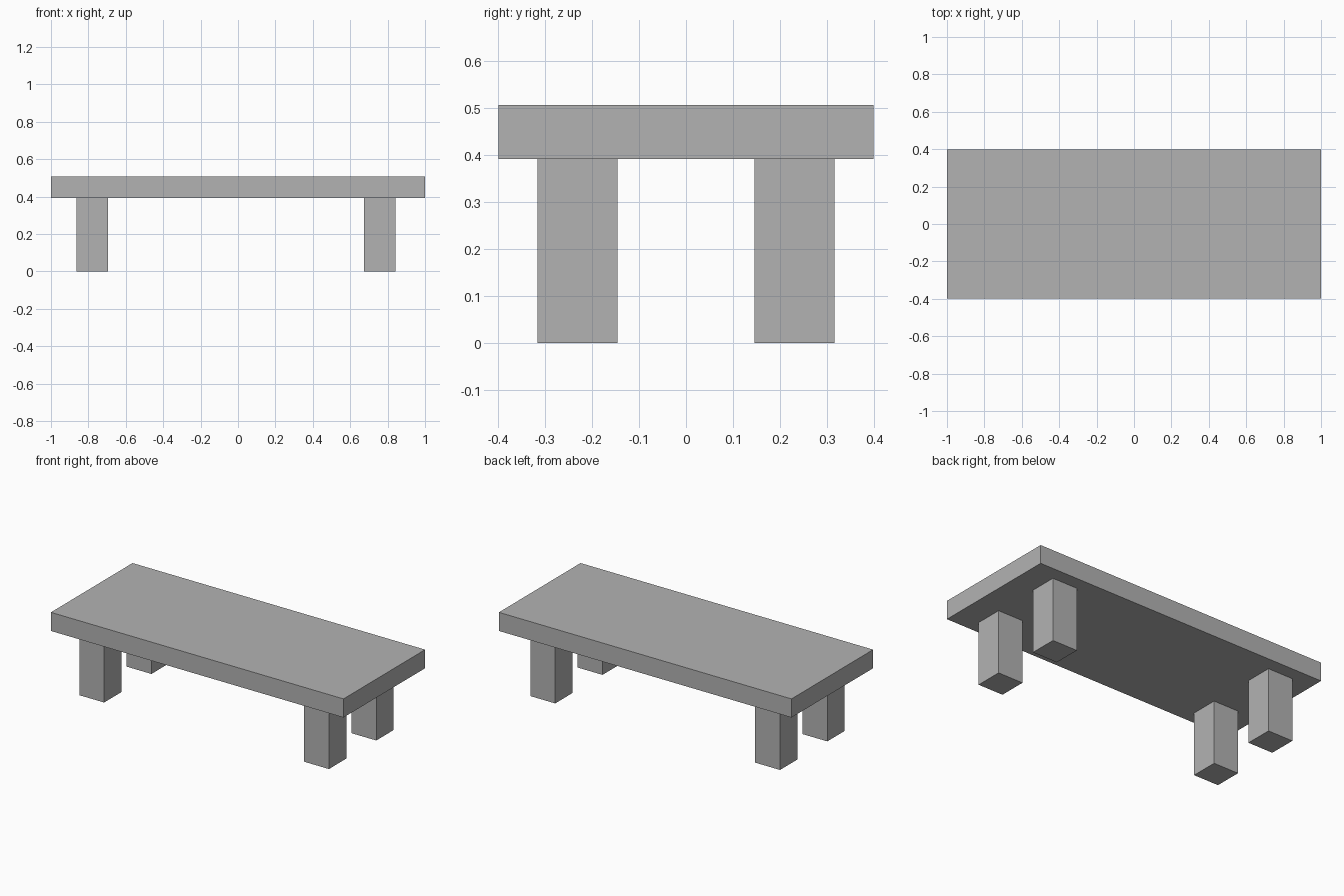
import bpy

cube = bpy.data.objects.get("Cube")
if cube:
    bpy.data.objects.remove(cube, do_unlink=True)

# Single plain grey material
GREY = (0.45, 0.45, 0.45, 1.0)
grey = bpy.data.materials.new("plain grey")
grey.use_nodes = True
grey.diffuse_color = GREY
grey.node_tree.nodes["Principled BSDF"].inputs["Base Color"].default_value = GREY


def box(name, center, size):
    bpy.ops.mesh.primitive_cube_add(size=1, location=center)
    ob = bpy.context.object
    ob.name = name
    ob.scale = size
    bpy.ops.object.transform_apply(location=False, rotation=False, scale=True)
    ob.data.materials.append(grey)
    return ob


LEG_HEIGHT = 0.392
TOP_HEIGHT = 0.507
LEG_WIDTH = 0.17

# Thick slab top
thickness = TOP_HEIGHT - LEG_HEIGHT
box("table_top", (0, 0, LEG_HEIGHT + thickness / 2), (2, 0.797, thickness))

# Four square legs, set slightly towards the right end
for side, x in (("right", -0.779), ("left", 0.758)):
    for end, y in (("front", -0.231), ("back", 0.231)):
        box(f"{end}_{side}_leg", (x, y, LEG_HEIGHT / 2),
            (LEG_WIDTH, LEG_WIDTH, LEG_HEIGHT))
